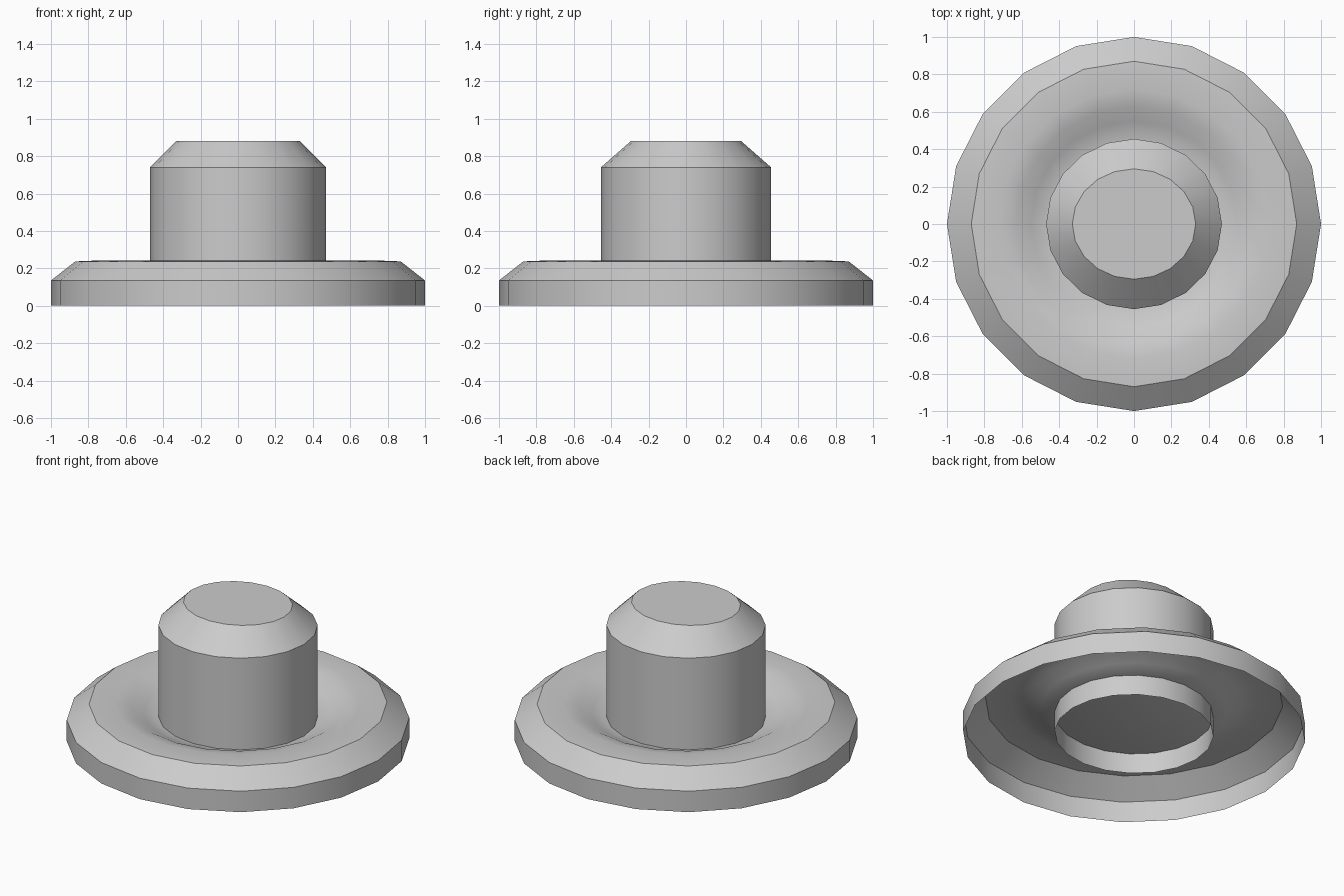
import bpy, bmesh
from math import sin, cos, pi, radians

if "Cube" in bpy.data.objects:
    bpy.data.objects.remove(bpy.data.objects["Cube"])

SIDES = 20


def lathe(name, profile, cap_first=False, cap_last=False):
    """Sweep (rx, ry, z) rings around z, with optional end caps."""
    bm = bmesh.new()
    rings = [[bm.verts.new((rx * cos(2 * pi * i / SIDES), ry * sin(2 * pi * i / SIDES), z))
              for i in range(SIDES)] for rx, ry, z in profile]
    for a, b in zip(rings, rings[1:]):
        for i in range(SIDES):
            j = (i + 1) % SIDES
            bm.faces.new((a[i], a[j], b[j], b[i]))
    if cap_first:
        bm.faces.new(rings[0][::-1])
    if cap_last:
        bm.faces.new(rings[-1])
    mesh = bpy.data.meshes.new(name)
    bm.to_mesh(mesh)
    bm.free()
    obj = bpy.data.objects.new(name, mesh)
    bpy.context.collection.objects.link(obj)
    bpy.ops.object.select_all(action='DESELECT')
    obj.select_set(True)
    bpy.context.view_layer.objects.active = obj
    bpy.ops.object.shade_smooth_by_angle(angle=radians(28))
    return obj


# Open-bottomed flange: wall, chamfer, then a top dipping towards the post
flange = [(1, 0), (1, 0.135), (0.87, 0.237), (0.72, 0.243), (0.63, 0.222),
          (0.55, 0.182), (0.47, 0.15)]
lathe("flange", [(r, r * (0.455 / 0.47 if r < 0.5 else 1), z) for r, z in flange],
      cap_last=True)

# Chamfered post with a short open skirt below the flange
lathe("post", [(0.47, 0.455, 0.02), (0.47, 0.455, 0.74), (0.33, 0.295, 0.88)],
      cap_last=True)
